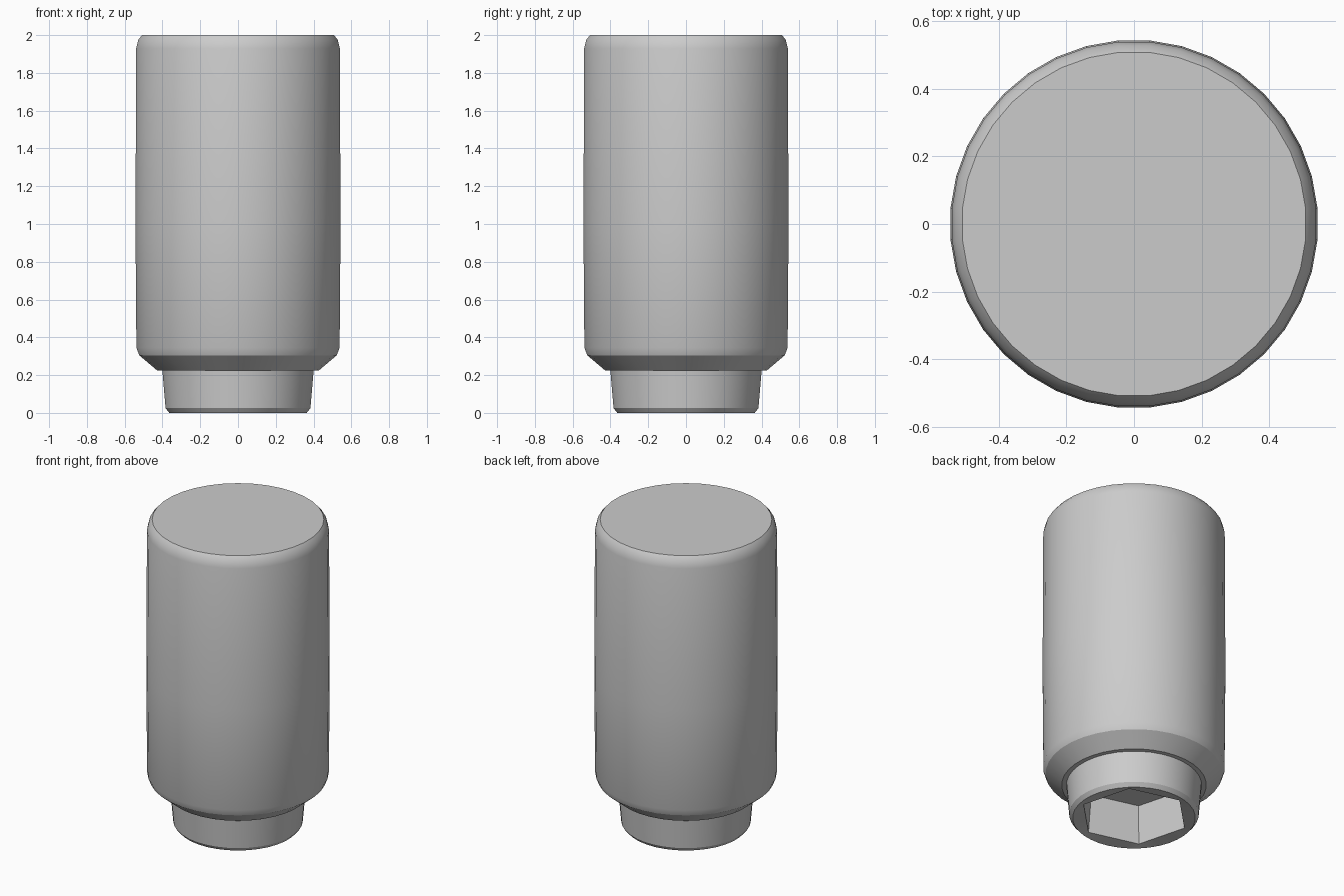
import bpy, bmesh, math

if "Cube" in bpy.data.objects:
    bpy.data.objects.remove(bpy.data.objects["Cube"])

SIDES = 36


def finish(bm, name):
    bmesh.ops.recalc_face_normals(bm, faces=bm.faces)
    mesh = bpy.data.meshes.new(name)
    bm.to_mesh(mesh)
    bm.free()
    obj = bpy.data.objects.new(name, mesh)
    bpy.context.collection.objects.link(obj)
    bpy.ops.object.select_all(action='DESELECT')
    bpy.context.view_layer.objects.active = obj
    obj.select_set(True)
    bpy.ops.object.shade_smooth_by_angle(angle=math.radians(25))
    return obj


def ring(bm, r, z, hexagon=False):
    verts = []
    for i in range(SIDES):
        a = 2 * math.pi * i / SIDES + math.radians(45)
        k = r
        if hexagon:  # distance to a hexagon edge at this angle
            local = (2 * math.pi * i / SIDES) % (math.pi / 3) - math.pi / 6
            k = r * math.cos(math.pi / 6) / math.cos(local)
        verts.append(bm.verts.new((k * math.cos(a), k * math.sin(a), z)))
    return verts


# One continuous shell: socket ceiling, hexagonal socket, neck, chamfer, body, rounded top
bm = bmesh.new()
rings = [
    ring(bm, 0.31, 0.26, True), ring(bm, 0.33, 0.01, True),
    ring(bm, 0.365, 0.0), ring(bm, 0.385, 0.025), ring(bm, 0.402, 0.225),
    ring(bm, 0.43, 0.225), ring(bm, 0.525, 0.305), ring(bm, 0.54, 0.345),
    ring(bm, 0.545, 1.0), ring(bm, 0.541, 1.93), ring(bm, 0.53, 1.975),
    ring(bm, 0.51, 2.0),
]
for low, high in zip(rings, rings[1:]):
    for i in range(SIDES):
        j = (i + 1) % SIDES
        bm.faces.new((low[i], low[j], high[j], high[i]))
bm.faces.new(rings[0])
bm.faces.new(rings[-1])
finish(bm, "socket_body")
